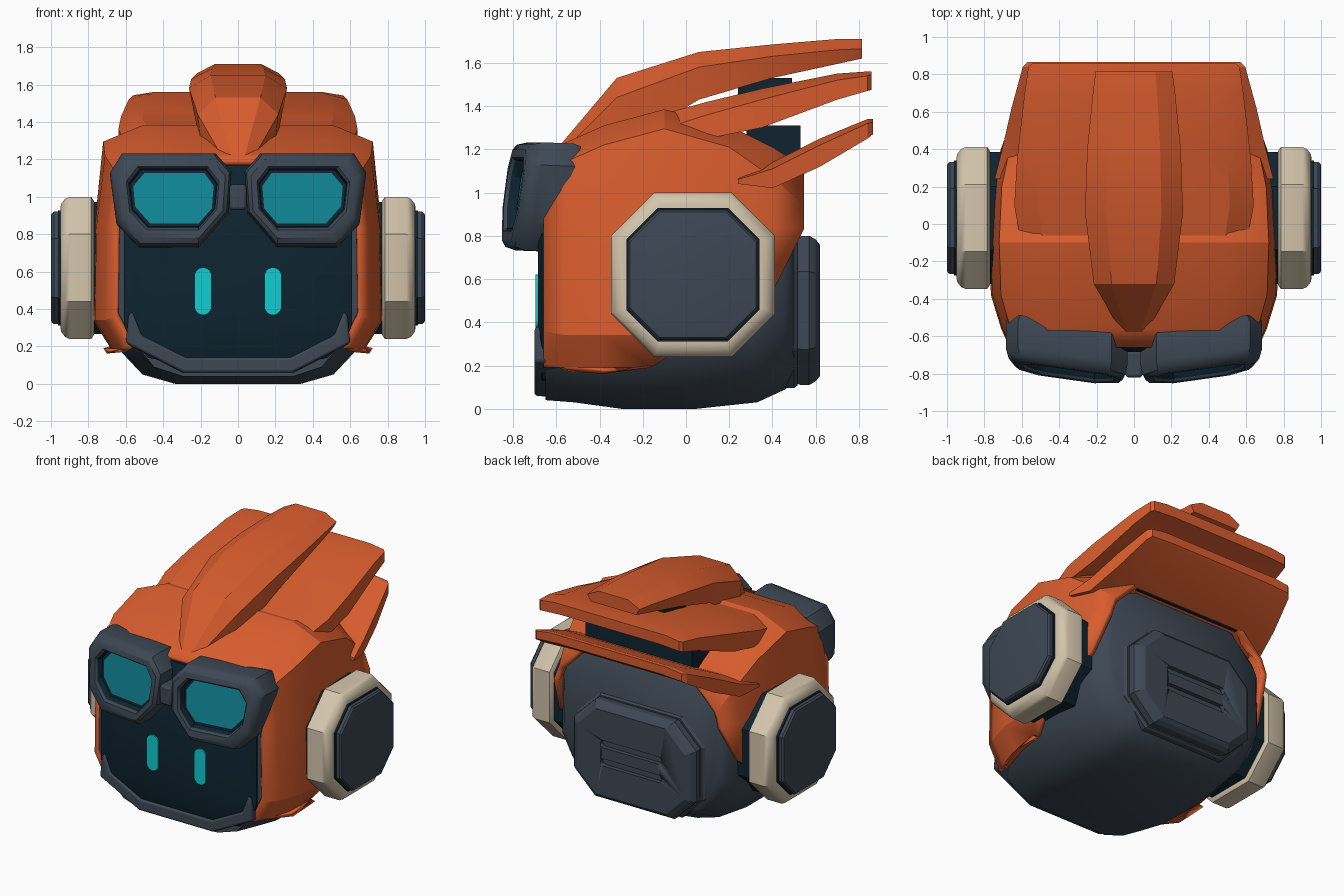
import bpy, bmesh, math
from mathutils import Vector

if "Cube" in bpy.data.objects:
    bpy.data.objects.remove(bpy.data.objects["Cube"])


def material(name, rgb):
    m = bpy.data.materials.new(name)
    lin = [((c / 255 + 0.055) / 1.055) ** 2.4 for c in rgb]
    m.diffuse_color = (*lin, 1)
    m.use_nodes = True
    m.node_tree.nodes["Principled BSDF"].inputs["Base Color"].default_value = m.diffuse_color
    return m


ORANGE = material("orange", (217, 93, 46))
SLATE = material("slate", (61, 72, 84))
NAVY = material("navy", (14, 36, 48))
CREAM = material("cream", (212, 197, 172))
TEAL = material("teal", (16, 134, 150))
CYAN = material("cyan", (16, 204, 208))


def loft(name, rings, mats, seg=None, cap=0, open_ends=False, cuts=(), angle=30):
    """Skin a list of equal-length rings; seg gives a material index per band."""
    bm = bmesh.new()
    vs = [[bm.verts.new(p) for p in r] for r in rings]
    n = len(rings[0])
    for i in range(len(vs) - 1):
        for j in range(n):
            k = (j + 1) % n
            f = bm.faces.new((vs[i][j], vs[i][k], vs[i + 1][k], vs[i + 1][j]))
            f.material_index = seg[i] if seg else 0
    ends = [bm.faces.new(vs[0]), bm.faces.new(vs[-1])]
    ends[1].material_index = cap
    bmesh.ops.recalc_face_normals(bm, faces=bm.faces[:])
    if open_ends:
        bmesh.ops.delete(bm, geom=ends, context='FACES_ONLY')
    for co, no in cuts:
        bmesh.ops.bisect_plane(bm, geom=bm.verts[:] + bm.edges[:] + bm.faces[:],
                               plane_co=co, plane_no=Vector(no).normalized(), clear_outer=True)
    me = bpy.data.meshes.new(name)
    bm.to_mesh(me)
    bm.free()
    for m in mats:
        me.materials.append(m)
    ob = bpy.data.objects.new(name, me)
    bpy.context.collection.objects.link(ob)
    bpy.ops.object.select_all(action='DESELECT')
    ob.select_set(True)
    bpy.context.view_layer.objects.active = ob
    bpy.ops.object.shade_smooth_by_angle(angle=math.radians(angle))
    return ob


def bevel(ob, width, segments=2):
    m = ob.modifiers.new("bevel", 'BEVEL')
    m.width, m.segments, m.limit_method = width, segments, 'ANGLE'
    return ob


def mirrored(half, y):
    """Closed ring in the xz plane from its right half."""
    return [(x, y, z) for x, z in half] + [(-x, y, z) for x, z in reversed(half)]


def box(name, x, y, z, mat):
    return loft(name, [mirrored([(x, z[0]), (x, z[1])], yy) for yy in y], [mat])


def octagon(a, b, ca, cb):
    """Octagon with half sizes a, b and flat half lengths ca, cb."""
    return [(a, -cb), (a, cb), (ca, b), (-ca, b), (-a, cb), (-a, -cb), (-ca, -b), (ca, -b)]


def capsule(cx, cz, hx, hz, n=8):
    r = min(hx, hz)
    pts = []
    for i in range(4 * n):
        t = 2 * math.pi * (i + 0.5) / (4 * n)
        c, s = math.cos(t), math.sin(t)
        pts.append((cx + r * c + math.copysign(hx - r, c), cz + r * s + math.copysign(hz - r, s)))
    return pts


def prism(name, pts, y0, y1, mat):
    return loft(name, [[(x, y, z) for x, z in pts] for y in (y0, y1)], [mat])


def head_profile(w, zb, zt, c):
    return [(.46 * w, zb), (.70 * w, zb + .05), (.88 * w, zb + .19), (w, zb + .34),
            (.99 * w, .84), (.93 * w, zt - c), (.65 * w, zt)]


# Inner head body
body = [(-.65, .64, .04, 1.15, .1), (-.52, .69, .03, 1.2, .1), (-.3, .73, 0, 1.28, .1),
        (.05, .73, 0, 1.28, .1), (.33, .70, .03, 1.18, .12), (.46, .65, .09, 1.1, .17),
        (.50, .61, .14, 1.07, .18)]
loft("head_body", [mirrored(head_profile(*s[1:]), s[0]) for s in body], [SLATE], angle=45)

# Outer shell, trimmed along its lower edge
shell = [(-.66, .665, .02, 1.2, .1), (-.56, .71, 0, 1.23, .09), (-.38, .765, 0, 1.31, .09),
         (-.1, .775, 0, 1.385, .09), (.2, .76, 0, 1.31, .1), (.4, .715, 0, 1.21, .14),
         (.545, .665, 0, 1.12, .18)]
ob = loft("head_shell", [mirrored(head_profile(*s[1:]), s[0]) for s in shell], [ORANGE],
          open_ends=True, angle=25,
          cuts=[((0, 0, .19), (0, 0, -1)), ((0, -.1, .23), (0, .33, -.51)),
                ((0, .41, .56), (0, .26, -.13))])
m = ob.modifiers.new("thickness", 'SOLIDIFY')
m.thickness, m.offset = .04, -1

# Face screen and eyes
screen = [(.3, .1), (.48, .14), (.58, .24), (.61, .32), (.61, .85), (.56, 1.08), (.4, 1.17)]
loft("face_screen", [mirrored(screen, -.6), mirrored(screen, -.665),
                     mirrored([(x * .93, .63 + (z - .63) * .93) for x, z in screen], -.685)], [NAVY])
for s, side in ((1, "right"), (-1, "left")):
    prism("eye_" + side, capsule(s * .187, .495, .046, .127), -.695, -.68, CYAN)

# Chin guard swept along its path
path = [((.585, .36), (.565, .385)), ((.6, .21), (.515, .26)), ((.29, .05), (.28, .14))]
path = path + [((-a[0], a[1]), (-b[0], b[1])) for a, b in reversed(path)]
bevel(loft("chin_guard", [[(o[0], -.7, o[1] + .01), (i[0], -.7, i[1]), (i[0], -.54, i[1]),
                           (o[0], -.54, o[1])] for o, i in path], [SLATE]), .015)

# Goggles: rings blend from frame outline to lens outline
frame = [(.62, 1.235), (.12, 1.235), (.035, 1.14), (.05, .92), (.21, .735), (.53, .735), (.65, .86), (.685, 1.13)]
lens = [(.50, 1.13), (.18, 1.13), (.13, 1.06), (.14, .94), (.21, .86), (.47, .86), (.55, .95), (.56, 1.06)]
steps = [(.1, .245), (0, .21), (0, .07), (.12, .02), (.35, 0), (.7, 0), (.8, .015), (.86, .06), (1, .06)]


def goggle_ring(s, t, d):
    pts = []
    for (x0, z0), (x1, z1) in zip(frame, lens):
        x, z = x0 + (x1 - x0) * t, z0 + (z1 - z0) * t
        pts.append((s * x, -.885 + .14 * x + .14 * (z - .75) + d, z - .04 * d))
    return pts


for s, side in ((1, "right"), (-1, "left")):
    loft("goggle_" + side, [goggle_ring(s, t, d) for t, d in steps], [SLATE, NAVY, TEAL],
         seg=[0, 0, 0, 0, 0, 0, 1, 1], cap=2, angle=35)
bevel(box("goggle_bridge", .045, (-.82, -.68), (.93, 1.065), SLATE), .015)


# Ear pads: stacked octagons pushed outward
def ear_ring(s, x, k, a=.38, c=.18):
    return [(s * x, .032 + y * k, .62 + z * k) for y, z in octagon(a, a, c, c)]


for s, side in ((1, "right"), (-1, "left")):
    loft("ear_mount_" + side, [ear_ring(s, x, .93) for x in (.62, .79)], [NAVY])
    loft("ear_ring_" + side, [ear_ring(s, x, k) for x, k in
                              ((.77, .94), (.785, 1), (.9, 1), (.925, .97), (.945, .9), (.95, .84))],
         [CREAM], angle=35)
    loft("ear_gasket_" + side, [ear_ring(s, x, 1, .308, .163) for x in (.93, .962)], [NAVY])
    loft("ear_disc_" + side, [ear_ring(s, x, k, .3, .158) for x, k in
                              ((.95, 1), (.985, 1), (.997, .97), (1.0, .93))], [SLATE], angle=35)


# Rear pack with two vent slots
def pack_ring(y, k):
    return [(x * k, y, .455 + z * k) for x, z in octagon(.48, .345, .31, .18)]


loft("pack_base", [pack_ring(y, k) for y, k in ((.44, 1.04), (.5, 1.04), (.515, 1.01))], [SLATE])
pack = loft("rear_pack", [pack_ring(y, k) for y, k in
                          ((.48, .95), (.53, 1), (.57, 1), (.6, .95), (.62, .88))], [SLATE], angle=20)
for i, z in enumerate((.52, .39)):
    cutter = prism("slot_cutter_%d" % i, capsule(0, z, .24, .026), .59, .7, SLATE)
    cutter.hide_render = True
    cutter.hide_set(True)
    m = pack.modifiers.new("slot", 'BOOLEAN')
    m.operation, m.object, m.solver = 'DIFFERENCE', cutter, 'EXACT'

# Top crest: y, half width, bottom, shoulder, top
crest = [(-.59, .06, 1.1, 1.17, 1.21), (-.32, .215, 1.2, 1.44, 1.53), (.06, .262, 1.43, 1.58, 1.65),
         (.4, .25, 1.53, 1.63, 1.685), (.7, .22, 1.595, 1.66, 1.71), (.815, .205, 1.62, 1.665, 1.71)]
loft("crest_top", [mirrored([(w * .88, b), (w, sh), (w * .56, t)], y) for y, w, b, sh, t in crest],
     [ORANGE], angle=20)

# Wide swept layers: y, half width, bottom, side edge, top
middle = [(-.12, .6, 1.24, 1.29, 1.36), (.1, .64, 1.25, 1.36, 1.42), (.35, .625, 1.30, 1.43, 1.48),
          (.7, .585, 1.43, 1.52, 1.55), (.84, .565, 1.47, 1.54, 1.56), (.857, .545, 1.475, 1.545, 1.56)]
lower = [(.24, .745, 1.04, 1.06, 1.08), (.4, .705, 1.02, 1.11, 1.14), (.62, .655, 1.12, 1.22, 1.25),
         (.84, .595, 1.25, 1.32, 1.34), (.865, .57, 1.27, 1.325, 1.34)]
for name, layer in (("crest_middle", middle), ("crest_lower", lower)):
    loft(name, [mirrored([(w * .7, b + .01), (w, b), (w, sh), (w * .8, t)], y)
                for y, w, b, sh, t in layer], [ORANGE], angle=20)

# Dark spacers between the layers
box("spacer_upper", .17, (.24, .49), (1.42, 1.53), NAVY)
box("spacer_lower", .42, (.28, .53), (1.08, 1.31), NAVY)
